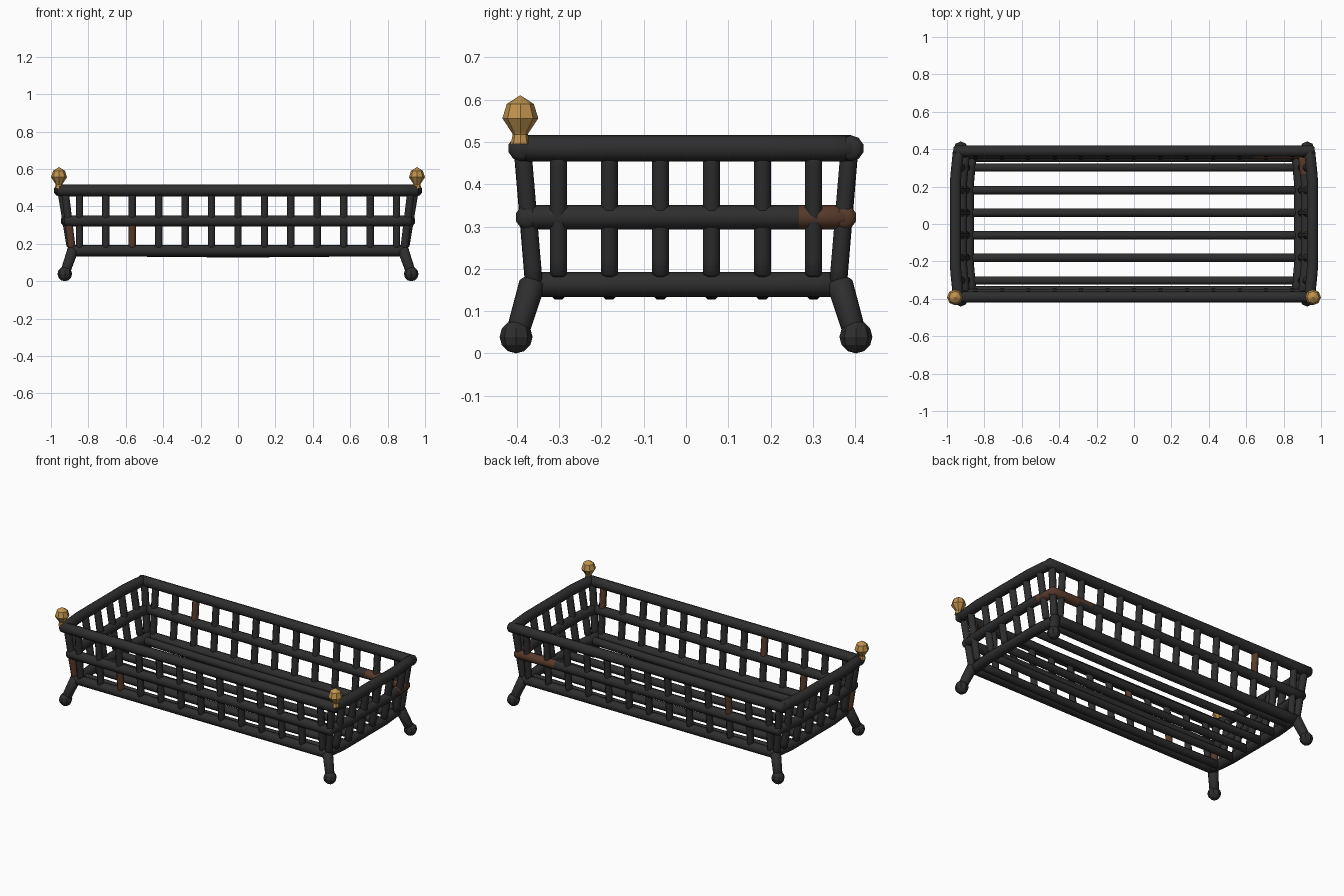
import bpy, bmesh, math
from mathutils import Vector

cube = bpy.data.objects.get("Cube")
if cube:
    bpy.data.objects.remove(cube)


def material(name, rgb):
    m = bpy.data.materials.new(name)
    m.use_nodes = True
    m.diffuse_color = (*rgb, 1)
    m.node_tree.nodes["Principled BSDF"].inputs["Base Color"].default_value = (*rgb, 1)
    return m


iron = material("black_iron", (0.027, 0.027, 0.028))
rust = material("rust_brown", (0.095, 0.042, 0.024))
brass = material("aged_brass", (0.52, 0.29, 0.075))


def finish(bm, name, mats, rule=None, smooth=True):
    """Turn a bmesh into an object; faces passing the rule take the second material."""
    bmesh.ops.recalc_face_normals(bm, faces=bm.faces)
    bm.normal_update()
    for f in bm.faces:
        if rule and rule(f.calc_center_median(), f.normal):
            f.material_index = 1
    me = bpy.data.meshes.new(name)
    bm.to_mesh(me)
    bm.free()
    for m in mats:
        me.materials.append(m)
    ob = bpy.data.objects.new(name, me)
    bpy.context.collection.objects.link(ob)
    if smooth:
        bpy.ops.object.select_all(action="DESELECT")
        ob.select_set(True)
        bpy.context.view_layer.objects.active = ob
        bpy.ops.object.shade_smooth_by_angle(angle=math.radians(50))
    return ob


def skin(bm, rings):
    for a, b in zip(rings, rings[1:]):
        n = len(a)
        for i in range(n):
            bm.faces.new((a[i], a[(i + 1) % n], b[(i + 1) % n], b[i]))
    bm.faces.new(rings[0])
    bm.faces.new(rings[-1])


def tube(name, pts, r, rule=None, sides=10, r_end=None):
    """Round bar through points with chamfered ends."""
    pts = [Vector(p) for p in pts]
    r_end = r_end or r
    axis = (pts[-1] - pts[0]).normalized()
    up = Vector((0, 0, 1)) if abs(axis.z) < 0.7 else Vector((0, 1, 0))
    u = axis.cross(up).normalized()
    v = axis.cross(u)
    path = [(pts[0] - axis * r * 0.35, r * 0.65)]
    last = len(pts) - 1
    path += [(p, r + (r_end - r) * i / last) for i, p in enumerate(pts)]
    path.append((pts[-1] + axis * r_end * 0.35, r_end * 0.65))
    bm = bmesh.new()
    rings = []
    for c, rad in path:
        angles = [math.tau * (i + 0.5) / sides for i in range(sides)]
        rings.append([bm.verts.new(c + (u * math.cos(a) + v * math.sin(a)) * rad)
                      for a in angles])
    skin(bm, rings)
    return finish(bm, name, (iron, rust), rule)


def line(a, b, n=8):
    a, b = Vector(a), Vector(b)
    return [a.lerp(b, i / n) for i in range(n + 1)]


# Three rectangular hoops of rails, widening upward
def corner_rust(c, n):
    return c.y > 0.29 and c.x > 0.68 + 0.02 * math.sin(c.z * 90)


hoops = (("bottom", 0.163, 0.885, 0.36, 0.03),
         ("middle", 0.322, 0.92, 0.375, 0.029),
         ("top", 0.485, 0.955, 0.39, 0.031))
for label, z, hx, hy, r in hoops:
    rule = corner_rust if label == "middle" else None
    for s, side in ((-1, "front"), (1, "back")):
        tube(f"{label}_{side}_rail", line((-hx, s * hy, z), (hx, s * hy, z), 20), r, rule)
    for s, side in ((-1, "right"), (1, "left")):
        pts = line((s * hx, -hy, z), (s * hx, hy, z), 14)
        for p in pts:
            # slight outward bow of the hammered side rail
            p.x -= s * 0.016 * max(0, abs(p.y) / hy - 0.6) / 0.4
        tube(f"{label}_{side}_rail", pts, r, rule)


# Upright bars of the long walls, a few of them rusted
def low(c, n):
    return c.z < 0.322


def high(c, n):
    return c.z > 0.322


def high_inner(c, n):
    return c.z > 0.322 and n.y > 0.1


rusted = {("front", 2): low, ("front", 4): high_inner,
          ("front", 12): high_inner, ("back", 2): high}
for s, side in ((-1, "front"), (1, "back")):
    for i in range(13):
        x = (i - 6) * 0.1413
        tube(f"{side}_bar_{i + 1}", line((x, s * 0.362, 0.17), (x, s * 0.388, 0.48)),
             0.021, rusted.get((side, i)), 8)

# Upright bars of the short walls and the sagging floor bars
for i in range(6):
    y = (i - 2.5) * 0.1207
    for s, side in ((-1, "right"), (1, "left")):
        tube(f"{side}_bar_{i + 1}", line((s * 0.897, y, 0.19), (s * 0.945, y, 0.48)),
             0.022, None, 8)
    pts = line((-0.885, y, 0.16), (0.885, y, 0.16), 12)
    for p in pts:
        p.z -= 0.01 * (1 - (p.x / 0.885) ** 2)
    tube(f"floor_bar_{i + 1}", pts, 0.024, None, 8)

# Corner posts, splayed legs and ball feet
for sx, lr in ((-1, "right"), (1, "left")):
    for sy, fb in ((-1, "front"), (1, "back")):
        name = f"{fb}_{lr}"
        rule = low if name == "front_right" else None
        tube(f"{name}_post", line((sx * 0.888, sy * 0.36, 0.17),
                                  (sx * 0.925, sy * 0.386, 0.48)), 0.022, rule, 8)
        tube(f"{name}_leg", line((sx * 0.884, sy * 0.364, 0.165),
                                 (sx * 0.925, sy * 0.4, 0.045), 2), 0.031, r_end=0.027)
        bm = bmesh.new()
        bmesh.ops.create_uvsphere(bm, u_segments=8, v_segments=6, radius=0.039)
        bmesh.ops.translate(bm, verts=bm.verts, vec=(sx * 0.926, sy * 0.402, 0.039))
        finish(bm, f"{name}_foot", (iron,), smooth=False)

# Faceted brass finials on the front corners
profile = ((0.023, 0.495), (0.018, 0.518), (0.02, 0.522),
           (0.0425, 0.556), (0.032, 0.59), (0.001, 0.61))
for s, side in ((-1, "right"), (1, "left")):
    bm = bmesh.new()
    rings = [[bm.verts.new((s * 0.957 + r * math.cos(math.tau * i / 8),
                            -0.392 + r * math.sin(math.tau * i / 8), z))
              for i in range(8)] for r, z in profile]
    skin(bm, rings)
    finish(bm, f"{side}_finial", (brass,), smooth=False)
